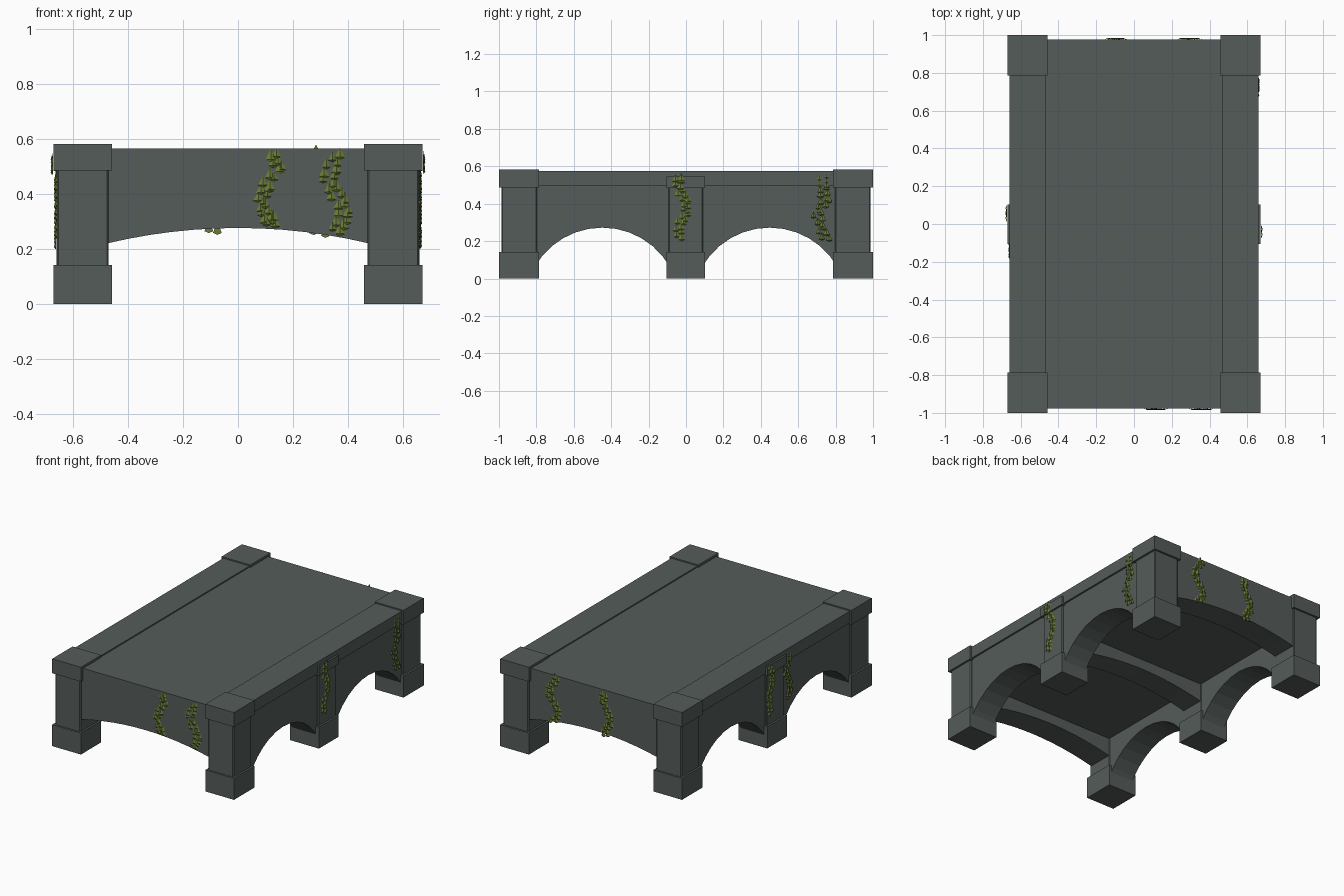
import bpy, bmesh, math, random
from mathutils import Vector

if "Cube" in bpy.data.objects:
    bpy.data.objects.remove(bpy.data.objects["Cube"])

random.seed(4)
UNDER = .345   # height of the deck's underside


def material(name, rgb):
    m = bpy.data.materials.new(name)
    m.diffuse_color = (*rgb, 1)
    m.use_nodes = True
    m.node_tree.nodes["Principled BSDF"].inputs["Base Color"].default_value = m.diffuse_color
    return m


STONE = material("grey stone", (0.09, 0.107, 0.10))
IVY = material("olive ivy", (0.15, 0.205, 0.036))


def finish(bm, name, mat, hidden=None):
    """Make an object, dropping faces buried inside other parts."""
    bmesh.ops.recalc_face_normals(bm, faces=bm.faces)
    if hidden:
        bm.normal_update()
        bmesh.ops.delete(bm, geom=[f for f in bm.faces if hidden(f)], context='FACES')
    me = bpy.data.meshes.new(name)
    bm.to_mesh(me)
    bm.free()
    me.materials.append(mat)
    ob = bpy.data.objects.new(name, me)
    bpy.context.collection.objects.link(ob)
    return ob


def box(name, x, y, z, bevel=0, hidden=None):
    """Box from (min, max) ranges, with optional chamfered upright edges."""
    bm = bmesh.new()
    bmesh.ops.create_cube(bm, size=1)
    for v in bm.verts:
        v.co = [r[0] if c < 0 else r[1] for c, r in zip(v.co, (x, y, z))]
    if bevel:
        upright = [e for e in bm.edges if abs(e.verts[0].co.z - e.verts[1].co.z) > .01]
        bmesh.ops.bevel(bm, geom=upright, offset=bevel, segments=1, affect='EDGES')
    return finish(bm, name, STONE, hidden)


def span(a, b, sign):
    return tuple(sorted((a * sign, b * sign)))


def arch_wall(name, along, a, b, spring, crown, t0, t1, top0, top1, n):
    """Wall with a circular-arc underside along x or y; its two faces rise to top0 and top1."""
    half, rise = (b - a) / 2, crown - spring
    r = (half ** 2 + rise ** 2) / (2 * rise)
    ang = math.asin(half / r)
    pts = [((a + b) / 2 + r * math.sin(ang * (2 * i / n - 1)),
            crown - r + r * math.cos(ang * (2 * i / n - 1))) for i in range(n + 1)]
    bm = bmesh.new()

    def put(u, z, t):
        return bm.verts.new((u, t, z) if along == 'x' else (t, u, z))
    rings = [[put(u, z, t0) for u, z in pts], [put(u, z, t1) for u, z in pts],
             [put(u, top1, t1) for u, z in pts], [put(u, top0, t0) for u, z in pts]]
    buried = []
    for i in range(n):
        for k in range(4):
            p, q = rings[k], rings[(k + 1) % 4]
            f = bm.faces.new((p[i], p[i + 1], q[i + 1], q[i]))
            if k == 2:
                buried.append(f)
    for i in (0, n):
        buried.append(bm.faces.new([ring[i] for ring in rings]))
    return finish(bm, name, STONE, lambda f: f in buried)


# Pillars: four corners and one in the middle of each side
def level(f):
    return abs(f.normal.z) > .9


for sx, side in ((-1, "left"), (1, "right")):
    for sy, end in ((-1, "front"), (1, "back")):
        n = f"{end}_{side}_pillar"
        box(n + "_base", span(.459, .671, sx), span(.786, 1, sy), (0, .143))
        box(n + "_shaft", span(.471, .658, sx), span(.797, .987, sy), (.143, .486), .006, level)
        box(n + "_cap", span(.459, .671, sx), span(.786, 1, sy), (.486, .582))
    n = f"middle_{side}_pillar"
    box(n + "_base", span(.459, .671, sx), (-.105, .102), (0, .143))
    box(n + "_shaft", span(.471, .659, sx), (-.094, .091), (.143, .485), .006, level)
    box(n + "_cap", span(.63, .671, sx), (-.105, .102), (.485, .545), 0,
        lambda f: f.normal.x * sx < -.9)

    # Side walls with two arches each, and the raised rail on top
    for sy, end in ((-1, "front"), (1, "back")):
        a, b = span(.085, .81, sy)
        lo, hi = span(.475, .647, sx)
        tops = (.497, UNDER) if sx < 0 else (UNDER, .497)
        arch_wall(f"{end}_{side}_side_arch", 'y', a, b, .06, .272, lo, hi, *tops, 12)
    box(f"{side}_rail", span(.465, .659, sx), (-.79, .79), (.495, .574), 0,
        lambda f: abs(f.normal.y) > .9)

# Cross arches at the front, middle and back, carrying the deck
for name, lo, hi, top0, top1 in (("front", -.976, -.805, .566, UNDER),
                                 ("middle", -.08, .08, UNDER, UNDER),
                                 ("back", .805, .976, UNDER, .566)):
    arch_wall(name + "_cross_arch", 'x', -.48, .48, .22, .277, lo, hi, top0, top1, 12)
box("deck", (-.475, .475), (-.976, .976), (UNDER, .566), 0, lambda f: not level(f))


# Ivy: strands of small pointed leaves scattered along a path on a wall
def ivy(name, path, origin, normal, width):
    nrm = Vector(normal)
    side = Vector((abs(nrm.y), abs(nrm.x), 0))
    bm = bmesh.new()
    for (u0, z0), (u1, z1) in zip(path, path[1:]):
        for k in range(5):
            t = (k + random.random()) / 5
            u = u0 + (u1 - u0) * t + width * random.uniform(.4, 1) * (-1) ** k
            z = z0 + (z1 - z0) * t
            w, h = random.uniform(.015, .020), random.uniform(.019, .026)
            c = nrm * origin + side * u + Vector((0, 0, z))
            rim = [bm.verts.new(c + side * (w * p) + Vector((0, 0, h * q)) + nrm * o)
                   for p, q, o in ((-1, -.6, .002), (0, -.9, .004), (1, -.6, .002), (0, 1, .003))]
            tip = bm.verts.new(c + nrm * .010 - Vector((0, 0, h * .5)))
            for i in range(4):
                bm.faces.new((rim[i], rim[(i + 1) % 4], tip))
            bm.faces.new(rim[::-1])
    return finish(bm, name, IVY)


ivy("front_ivy_inner", [(.13, .55), (.14, .5), (.10, .43), (.08, .37), (.11, .32), (.13, .29)],
    .976, (0, -1, 0), .02)
ivy("front_ivy_outer", [(.36, .55), (.34, .49), (.33, .44), (.37, .38), (.39, .32), (.35, .265)],
    .976, (0, -1, 0), .026)
ivy("back_ivy_outer", [(.27, .56), (.31, .49), (.32, .43), (.27, .37), (.26, .31), (.3, .26)],
    .976, (0, 1, 0), .02)
ivy("back_ivy_inner", [(-.08, .55), (-.07, .49), (-.11, .43), (-.13, .37), (-.09, .31), (-.09, .27)],
    .976, (0, 1, 0), .018)
ivy("right_ivy_middle_top", [(-.04, .55), (-.04, .49)], .671, (1, 0, 0), .018)
ivy("right_ivy_middle", [(-.04, .48), (0, .42), (0, .36), (-.04, .29), (-.03, .21)],
    .659, (1, 0, 0), .02)
ivy("right_ivy_back", [(.73, .56), (.73, .49), (.75, .43), (.70, .36), (.72, .28), (.75, .21)],
    .654, (1, 0, 0), .024)
ivy("left_ivy_middle_top", [(.07, .54), (.04, .48)], .671, (-1, 0, 0), .018)
ivy("left_ivy_middle", [(.04, .47), (.03, .42), (.07, .35), (.06, .28), (.05, .21)],
    .659, (-1, 0, 0), .02)
ivy("left_ivy_front", [(-.15, .54), (-.14, .48), (-.12, .42), (-.15, .36), (-.16, .3), (-.14, .25)],
    .654, (-1, 0, 0), .02)
